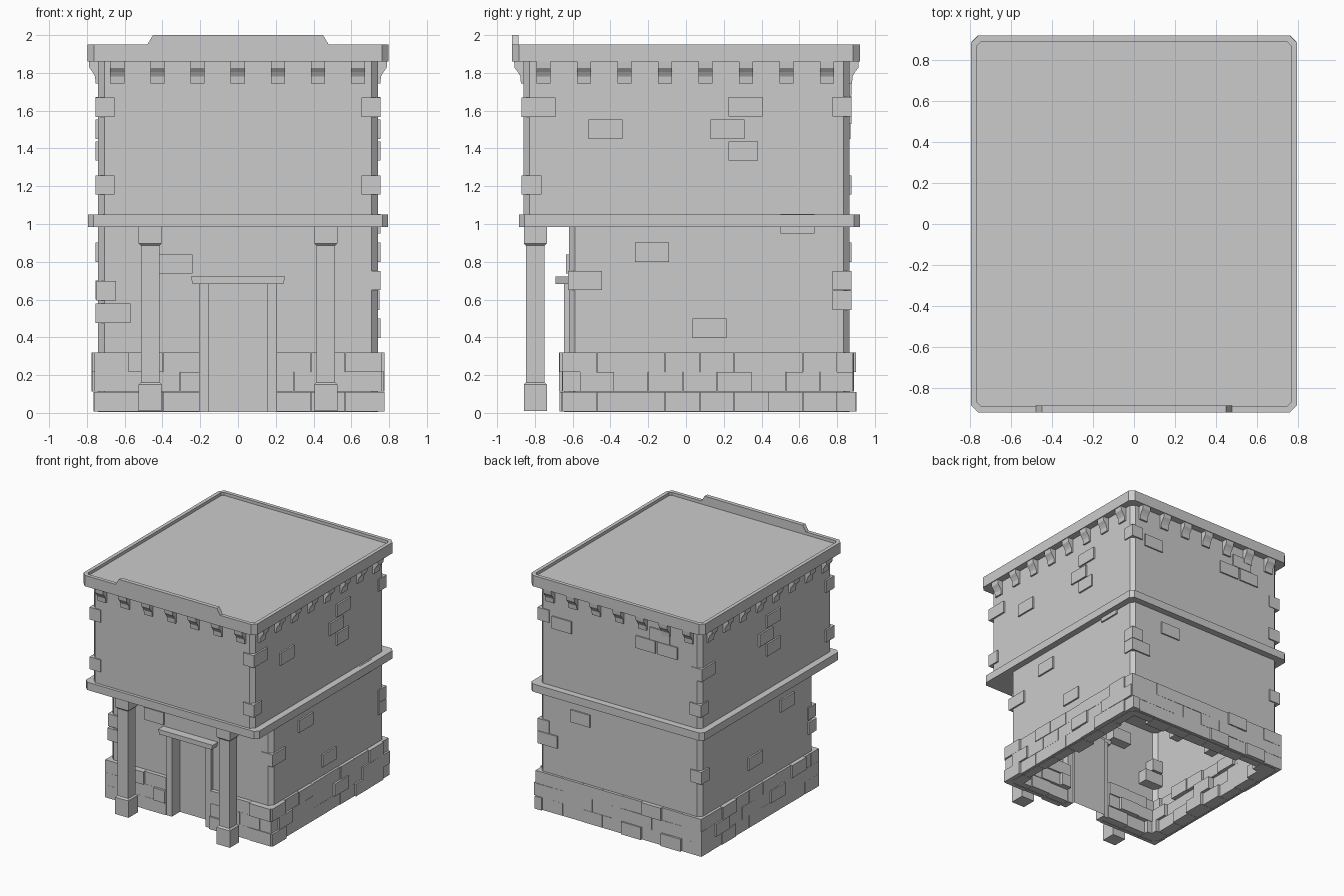
import bpy, bmesh, random
from mathutils import Vector

if "Cube" in bpy.data.objects:
    bpy.data.objects.remove(bpy.data.objects["Cube"])

random.seed(4)


def finish(name, bm, fix_normals=True):
    if fix_normals:
        bmesh.ops.recalc_face_normals(bm, faces=bm.faces[:])
    me = bpy.data.meshes.new(name)
    bm.to_mesh(me)
    bm.free()
    ob = bpy.data.objects.new(name, me)
    bpy.context.collection.objects.link(ob)
    return ob


def prism(bm, pts, vec):
    """Extrude a closed polygon along vec; returns the far cap."""
    vec = Vector(vec)
    a = [bm.verts.new(Vector(p)) for p in pts]
    b = [bm.verts.new(Vector(p) + vec) for p in pts]
    n = len(a)
    bm.faces.new(a[::-1])
    cap = bm.faces.new(b)
    for i in range(n):
        bm.faces.new((a[i], a[(i + 1) % n], b[(i + 1) % n], b[i]))
    return cap


def box(bm, x0, x1, y0, y1, z0, z1):
    prism(bm, [(x0, y0, z0), (x1, y0, z0), (x1, y1, z0), (x0, y1, z0)], (0, 0, z1 - z0))


def chamfered(x, y0, y1, c):
    """Rectangle outline with cut corners, starting at the front left."""
    return [(-x + c, y0), (x - c, y0), (x, y0 + c), (x, y1 - c),
            (x - c, y1), (-x + c, y1), (-x, y1 - c), (-x, y0 + c)]


def slab(name, outline, z0, z1, inset=0, drop=0):
    bm = bmesh.new()
    cap = prism(bm, [(x, y, z0) for x, y in outline], (0, 0, z1 - z0))
    if inset:
        bmesh.ops.recalc_face_normals(bm, faces=bm.faces[:])
        bmesh.ops.inset_region(bm, faces=[cap], thickness=inset)
        edge = bmesh.ops.extrude_face_region(bm, geom=[cap])
        vs = [v for v in edge['geom'] if isinstance(v, bmesh.types.BMVert)]
        bmesh.ops.translate(bm, verts=vs, vec=(0, 0, -drop))
        if cap.is_valid:
            bmesh.ops.delete(bm, geom=[cap], context='FACES_ONLY')
    return finish(name, bm)


# Main storeys and cornices
slab('upper_storey', chamfered(0.74, -0.86, 0.865, 0.032), 1.04, 1.87)
slab('middle_cornice', chamfered(0.795, -0.885, 0.92, 0.03), 0.985, 1.05)
slab('roof_cornice', chamfered(0.797, -0.92, 0.92, 0.035), 1.86, 1.95, 0.033, 0.025)

# Raised front parapet
bm = bmesh.new()
prism(bm, [(-0.48, -0.92, 1.95), (0.48, -0.92, 1.95), (0.45, -0.92, 2.0), (-0.45, -0.92, 2.0)],
      (0, 0.034, 0))
finish('front_parapet', bm)

# Lower storey: thin shell, open below, with a recessed doorway
FRONT, DOOR, HEAD, DEEP = -0.62, 0.155, 0.685, -0.54
bm = bmesh.new()


def ribbon(pts, z0, z1):
    lo = [bm.verts.new((x, y, z0)) for x, y in pts]
    hi = [bm.verts.new((x, y, z1)) for x, y in pts]
    for i in range(len(pts) - 1):
        bm.faces.new((lo[i], lo[i + 1], hi[i + 1], hi[i]))


ring = chamfered(0.74, FRONT, 0.865, 0.032)
ribbon([(DOOR, FRONT)] + ring[1:] + [ring[0], (-DOOR, FRONT)], 0.005, 0.99)
ribbon([(-DOOR, FRONT), (DOOR, FRONT)], HEAD, 0.99)
ribbon([(-DOOR, FRONT), (-DOOR, DEEP), (DOOR, DEEP), (DOOR, FRONT)], 0.005, HEAD)
bm.faces.new([bm.verts.new((x, y, HEAD)) for x, y in
              ((-DOOR, FRONT), (-DOOR, DEEP), (DOOR, DEEP), (DOOR, FRONT))])
finish('lower_storey', bm, False)

# Door jambs and lintel
bm = bmesh.new()
for s in (-1, 1):
    box(bm, *sorted((s * DOOR, s * 0.203)), -0.645, -0.56, 0.005, HEAD)
finish('door_jambs', bm)
bm = bmesh.new()
prism(bm, [(-0.24, -0.69, 0.683), (0.24, -0.69, 0.683), (0.25, -0.69, 0.722), (-0.25, -0.69, 0.722)],
      (0, 0.12, 0))
finish('door_lintel', bm)

# Porch pillars: square profile from base to capital
for s, name in ((-1, 'left_pillar'), (1, 'right_pillar')):
    bm = bmesh.new()
    rows = []
    for h, z in ((0.061, 0.01), (0.061, 0.15), (0.049, 0.162), (0.049, 0.885), (0.061, 0.897), (0.061, 0.99)):
        rows.append([bm.verts.new((s * 0.465 + a * h, -0.797 + b * h, z))
                     for a, b in ((-1, -1), (1, -1), (1, 1), (-1, 1))])
    for lo, hi in zip(rows, rows[1:]):
        for i in range(4):
            bm.faces.new((lo[i], lo[(i + 1) % 4], hi[(i + 1) % 4], hi[i]))
    bm.faces.new(rows[0])
    bm.faces.new(rows[-1])
    finish(name, bm)

# Curved corbels under the roof
bm = bmesh.new()
prof = [(-0.03, 1.745), (0.014, 1.745), (0.017, 1.782), (0.03, 1.805), (0.047, 1.826), (0.05, 1.862), (-0.03, 1.862)]
W = 0.0375
for i in range(7):
    x = -0.639 + i * 0.2125
    for wall, d in ((-0.86, -1), (0.865, 1)):
        prism(bm, [(x - W, wall + d * o, z) for o, z in prof], (2 * W, 0, 0))
for i in range(8):
    y = -0.755 + i * 0.2145
    for d in (-1, 1):
        prism(bm, [(d * (0.74 + o), y - W, z) for o, z in prof], (0, 2 * W, 0))
finish('corbels', bm)


def brick(bm, side, a0, a1, z0, z1, face, depth=0.1):
    """Box whose outer face lies at distance face on the given side."""
    if side in 'FB':
        s = -1 if side == 'F' else 1
        box(bm, a0, a1, *sorted((s * face, s * (face - depth))), z0, z1)
    else:
        s = -1 if side == 'L' else 1
        box(bm, *sorted((s * face, s * (face - depth))), a0, a1, z0, z1)


# Exposed wall bricks: side, start, bottom, width
bm = bmesh.new()
FACE = {'F': 0.635, 'R': 0.754, 'L': 0.754, 'B': 0.876}
for side, a, z, w in (
        ('R', 0.225, 1.57, 0.18), ('R', 0.13, 1.45, 0.18), ('R', 0.225, 1.335, 0.155),
        ('R', -0.515, 1.45, 0.18), ('R', -0.87, 1.567, 0.18), ('R', -0.87, 1.155, 0.105),
        ('R', -0.27, 0.8, 0.18), ('R', -0.625, 0.65, 0.18), ('R', 0.035, 0.397, 0.18), ('R', 0.5, 0.95, 0.18),
        ('L', -0.17, 1.57, 0.18), ('L', -0.07, 1.45, 0.18), ('L', -0.17, 1.335, 0.18),
        ('L', 0.69, 1.45, 0.18), ('L', -0.87, 1.567, 0.105), ('L', -0.87, 1.155, 0.105),
        ('L', 0.07, 0.478, 0.18), ('L', -0.35, 0.8, 0.18), ('L', 0.77, 0.6, 0.105),
        ('F', -0.42, 0.737, 0.18), ('F', -0.75, 0.595, 0.105), ('F', -0.755, 0.477, 0.185),
        ('B', 0.645, 1.57, 0.105), ('B', 0.44, 1.53, 0.18), ('B', -0.46, 1.68, 0.18),
        ('B', -0.33, 1.575, 0.18), ('B', -0.53, 1.575, 0.18), ('B', -0.75, 1.155, 0.105),
        ('B', 0.27, 0.8, 0.18), ('B', 0.645, 0.65, 0.105), ('B', 0.57, 0.545, 0.18)):
    brick(bm, side, a, a + w, z, z + 0.102, FACE[side])
finish('wall_bricks', bm)

# Stone plinth: three staggered courses around the lower storey
bm = bmesh.new()
RUNS = (('F', -0.762, -0.203, 0.655), ('F', 0.203, 0.762, 0.655), ('B', -0.762, 0.762, 0.886),
        ('R', -0.655, 0.886, 0.76), ('L', -0.655, 0.886, 0.76))
for side, start, end, face in RUNS:
    for row in range(3):
        z = 0.008 + row * 0.104
        a = start - (0.09 if row % 2 else 0)
        while a < end - 0.02:
            b = a + 0.182
            out = random.choice((0, 0, 0, 0, 0.004, 0.015)) + random.uniform(-0.002, 0.002)
            lo, hi = max(a, start), min(b, end)
            if end - hi < 0.03:
                hi = end
            brick(bm, side, lo + 0.001, hi - 0.001, z, z + 0.1035, face + out, random.uniform(0.09, 0.14))
            a = b
finish('plinth_bricks', bm)
